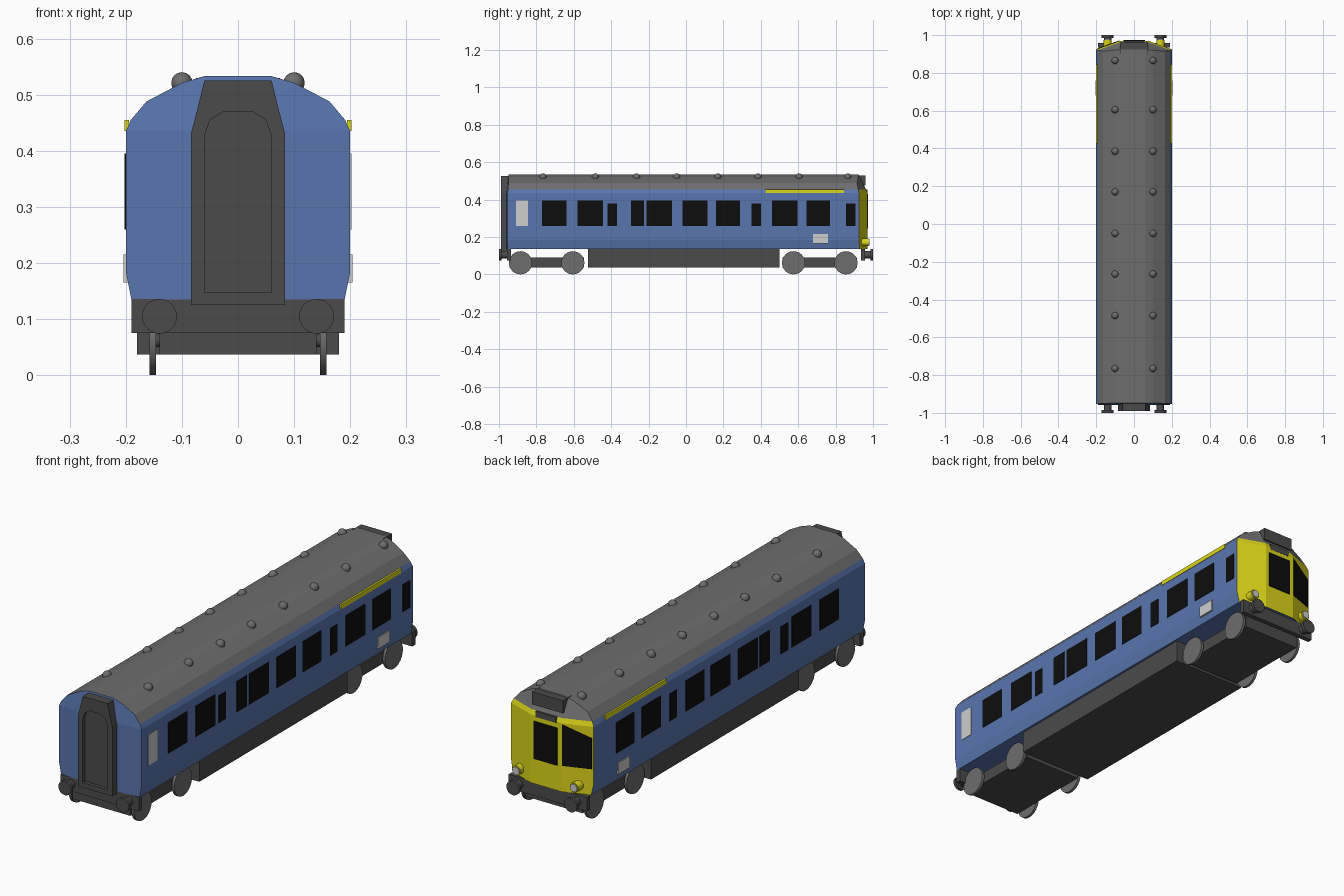
import bpy, bmesh, math

if "Cube" in bpy.data.objects:
    bpy.data.objects.remove(bpy.data.objects["Cube"])

def material(name, rgb):
    m = bpy.data.materials.new(name)
    m.diffuse_color = (*rgb, 1)
    m.use_nodes = True
    m.node_tree.nodes["Principled BSDF"].inputs["Base Color"].default_value = m.diffuse_color
    return m

BLUE = material("blue", (0.10, 0.18, 0.43))
ROOF = material("mid_grey", (0.155, 0.155, 0.155))
DARK = material("dark_grey", (0.07, 0.07, 0.07))
YELLOW = material("yellow", (0.72, 0.67, 0.01))
BLACK = material("black", (0.004, 0.004, 0.004))
LIGHT = material("light_grey", (0.62, 0.62, 0.62))

def finish(bm, name, mats):
    bmesh.ops.recalc_face_normals(bm, faces=bm.faces)
    me = bpy.data.meshes.new(name)
    bm.to_mesh(me)
    bm.free()
    for m in mats:
        me.materials.append(m)
    ob = bpy.data.objects.new(name, me)
    bpy.context.collection.objects.link(ob)
    return ob

def box(name, x, y, z, mat):
    bm = bmesh.new()
    bmesh.ops.create_cube(bm, size=1)
    for v in bm.verts:
        v.co = [a + (c + 0.5) * (b - a) for c, (a, b) in zip(v.co, (x, y, z))]
    return finish(bm, name, [mat])

def cylinder(name, centre, radius, length, axis, mat, sides=24):
    bm = bmesh.new()
    bmesh.ops.create_cone(bm, cap_ends=True, segments=sides, radius1=radius,
                          radius2=radius, depth=length)
    ob = finish(bm, name, [mat])
    ob.location = centre
    ob.rotation_euler = (0, math.pi / 2, 0) if axis == "x" else (math.pi / 2, 0, 0)
    for p in ob.data.polygons:
        p.use_smooth = len(p.vertices) == 4
    ob.data.set_sharp_from_angle(angle=math.radians(40))
    return ob

# Body shell: half widths by height, with a faceted cab end and a flat gangway end
LEVELS = [(0.19, 0.135), (0.2, 0.185), (0.2, 0.435), (0.191, 0.455),
          (0.163, 0.488), (0.1, 0.521), (0.06, 0.533)]
KNEE = 0.075

def cab_y(x, z):
    return 0.97 - max(0, abs(x) - KNEE) * 0.36 - max(0, z - 0.44) * 0.5

def front_y(x, z):
    return -0.96 + max(0, abs(x) - KNEE) * 0.05 + max(0, z - 0.435) * 0.12

def build_body():
    bm = bmesh.new()
    ends = []
    for f in (front_y, cab_y):
        rows = []
        for w, z in LEVELS:
            k = min(KNEE, w * 0.8)
            rows.append([bm.verts.new((x, f(x, z), z)) for x in (-w, -k, k, w)])
        ends.append(rows)
    def face(vs, mat):
        bm.faces.new(vs).material_index = mat
    for e, rows in enumerate(ends):
        for i in range(len(LEVELS) - 1):
            a, b = rows[i], rows[i + 1]
            mat = 0 if e == 0 else (2 if i < 3 else 1)
            for j in range(3):
                face((a[j], a[j + 1], b[j + 1], b[j]), mat)
    f, r = ends
    for i in range(len(LEVELS) - 1):
        for j in (0, 3):
            face((f[i][j], r[i][j], r[i + 1][j], f[i + 1][j]), 0 if i < 3 else 1)
    for i, mat in ((0, 0), (-1, 1)):
        for j in range(3):
            face((f[i][j], f[i][j + 1], r[i][j + 1], r[i][j]), mat)
    finish(bm, "body_shell", [BLUE, ROOF, YELLOW])

build_body()

# Side windows, panels and stripes
TALL = [(-0.77, -0.64), (-0.58, -0.445), (-0.295, -0.225), (-0.21, -0.075),
        (-0.02, 0.115), (0.16, 0.29), (0.46, 0.595), (0.645, 0.77)]
SHORT = [(-0.42, -0.37), (0.35, 0.40)]
for s, side in ((1, "right"), (-1, "left")):
    plate = sorted((s * 0.198, s * 0.202))
    for y in TALL:
        box(side + "_window", plate, y, (0.26, 0.395), BLACK)
    for y in SHORT + ([(0.855, 0.905)] if s > 0 else []):
        box(side + "_door_window", plate, y, (0.26, 0.38), BLACK)
    box(side + "_stripe", sorted((s * 0.194, s * 0.202)), (0.425, 0.845), (0.435, 0.455), YELLOW)
    box(side + "_lower_panel", sorted((s * 0.196, s * 0.204)), (0.68, 0.76), (0.165, 0.215), LIGHT)
box("right_end_panel", (0.198, 0.202), (-0.91, -0.845), (0.26, 0.395), LIGHT)

# Cab windows: centre pane and left pane laid on the cab facets
def cab_pane(name, pts):
    bm = bmesh.new()
    layers = [[bm.verts.new((x, cab_y(x, z) + d, z)) for x, z in pts] for d in (-0.002, 0.003)]
    n = len(pts)
    for l in layers:
        bm.faces.new(l)
    for i in range(n):
        j = (i + 1) % n
        bm.faces.new((layers[0][i], layers[0][j], layers[1][j], layers[1][i]))
    finish(bm, name, [BLACK])

cab_pane("cab_centre_window", [(0.058, 0.245), (-0.055, 0.245), (-0.055, 0.41), (0.058, 0.41)])
cab_pane("cab_left_window", [(-0.078, 0.25), (-0.193, 0.25), (-0.193, 0.385), (-0.078, 0.43)])

# Cab roof box and the small panel beneath it
box("cab_roof_box", (-0.075, 0.075), (0.90, 0.96), (0.475, 0.53), DARK)
box("cab_top_panel", (-0.05, 0.05), (0.962, 0.971), (0.43, 0.455), DARK)

# Cab lamps
for s in (1, -1):
    cylinder("lamp_rim", (s * 0.14, 0.955, 0.172), 0.021, 0.04, "y", YELLOW, 16)
    cylinder("lamp_lens", (s * 0.14, 0.958, 0.172), 0.017, 0.044, "y", LIGHT, 16)

# Gangway with a recessed arched door
def build_gangway():
    outer = [(0.084, 0.125), (0.084, 0.43), (0.071, 0.48), (0.06, 0.525)]
    inner = [(0.06, 0.147), (0.06, 0.425), (0.05, 0.455), (0.025, 0.47)]
    bm = bmesh.new()
    def loop(half, y):
        pts = half + [(-x, z) for x, z in reversed(half)]
        return [bm.verts.new((x, y, z)) for x, z in pts]
    rings = [loop(outer, -0.94), loop(outer, -0.99), loop(inner, -0.99), loop(inner, -0.975)]
    for a, b in zip(rings, rings[1:]):
        for i in range(8):
            j = (i + 1) % 8
            bm.faces.new((a[i], a[j], b[j], b[i]))
    bm.faces.new(rings[0])
    bm.faces.new(rings[-1])
    finish(bm, "gangway", [DARK])

build_gangway()

# Roof vents
for y in (0.865, 0.605, 0.385, 0.17, -0.05, -0.265, -0.485, -0.765):
    for s in (1, -1):
        bm = bmesh.new()
        bmesh.ops.create_uvsphere(bm, u_segments=12, v_segments=8, radius=0.019)
        vent = finish(bm, "roof_vent", [ROOF])
        vent.location = (s * 0.1, y, 0.521)
        for p in vent.data.polygons:
            p.use_smooth = True

# Underframe, buffer beams and buffers
box("underframe", (-0.18, 0.18), (-0.525, 0.50), (0.037, 0.137), DARK)
for s in (1, -1):
    box("buffer_beam", (-0.19, 0.19), sorted((s * 0.935, s * 0.957)), (0.075, 0.136), DARK)
    for x in (-0.14, 0.14):
        cylinder("buffer_shank", (x, s * 0.97, 0.105), 0.02, 0.045, "y", DARK, 16)
        cylinder("buffer_head", (x, s * 0.993, 0.105), 0.031, 0.014, "y", DARK)

# Bogies with four wheels each
for c in (-0.745, 0.715):
    box("bogie_frame", (-0.14, 0.14), (c - 0.20, c + 0.20), (0.037, 0.09), DARK)
    for dy in (-0.14, 0.14):
        cylinder("axle", (0, c + dy, 0.062), 0.012, 0.3, "x", DARK, 12)
        for x in (-0.152, 0.152):
            cylinder("wheel", (x, c + dy, 0.062), 0.062, 0.012, "x", ROOF)
